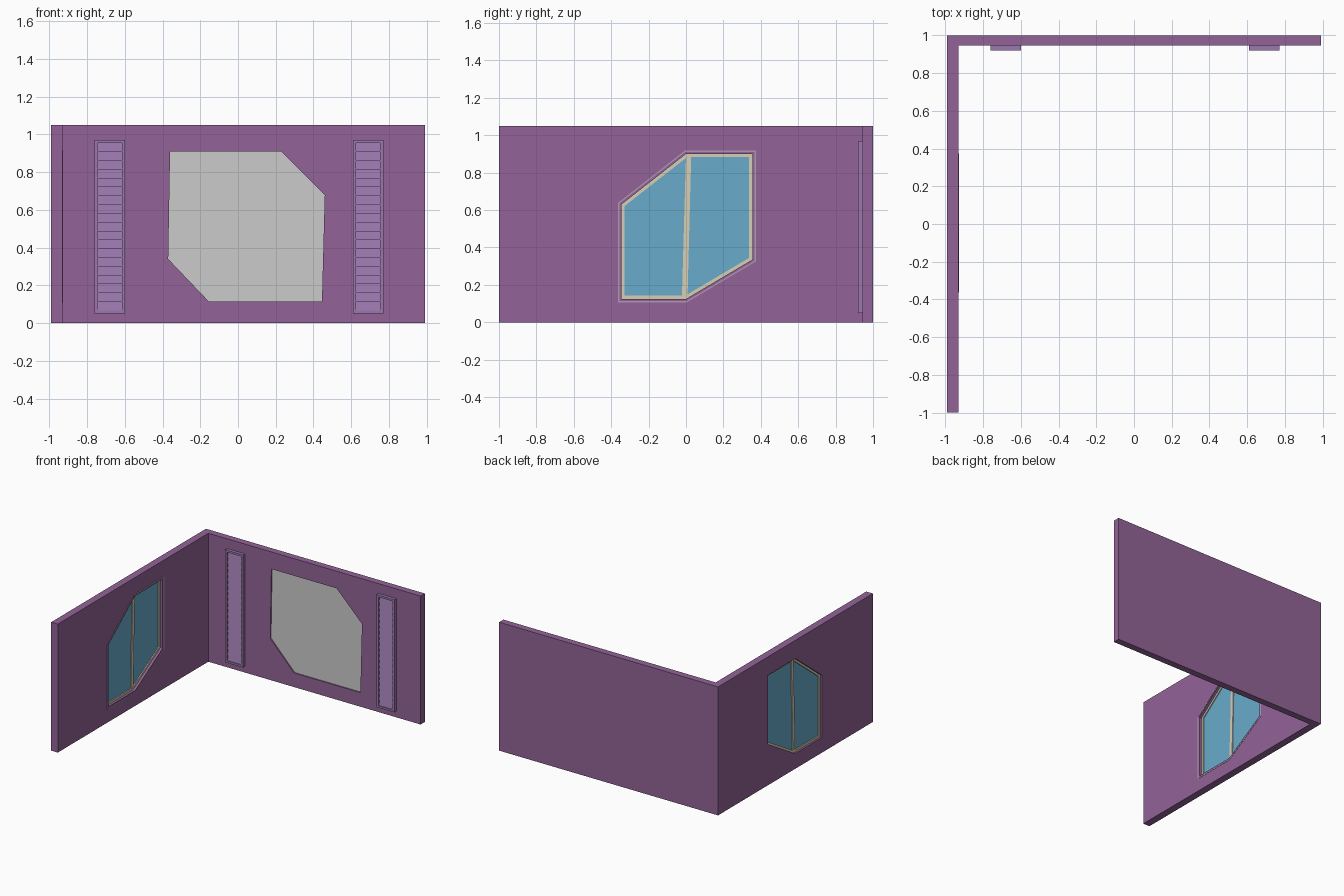
import bpy, bmesh
from mathutils import Vector

if "Cube" in bpy.data.objects:
    bpy.data.objects.remove(bpy.data.objects["Cube"])


def material(name, rgb):
    m = bpy.data.materials.new(name)
    m.diffuse_color = (*rgb, 1)
    m.use_nodes = True
    m.node_tree.nodes["Principled BSDF"].inputs["Base Color"].default_value = m.diffuse_color
    return m


PURPLE = material("wall_purple", (0.29, 0.126, 0.31))
VIOLET = material("vent_violet", (0.33, 0.19, 0.42))
LILAC = material("trim_lilac", (0.45, 0.31, 0.47))
CREAM = material("frame_cream", (0.68, 0.62, 0.46))
BLUE = material("glass_blue", (0.14, 0.41, 0.60))


def place(axis, u, v, w):
    return (w, u, v) if axis == 'X' else (u, w, v)


def finish(name, bm, mat):
    bmesh.ops.recalc_face_normals(bm, faces=bm.faces)
    me = bpy.data.meshes.new(name)
    bm.to_mesh(me)
    bm.free()
    ob = bpy.data.objects.new(name, me)
    bpy.context.collection.objects.link(ob)
    if mat:
        me.materials.append(mat)
    return ob


def prism(name, pts, axis, lo, hi, mat=None):
    """Extrude an outline along an axis."""
    bm = bmesh.new()
    a = [bm.verts.new(place(axis, u, v, lo)) for u, v in pts]
    b = [bm.verts.new(place(axis, u, v, hi)) for u, v in pts]
    bm.faces.new(a)
    bm.faces.new(b)
    for i in range(len(pts)):
        j = (i + 1) % len(pts)
        bm.faces.new((a[i], a[j], b[j], b[i]))
    return finish(name, bm, mat)


def offset(pts, d):
    """Shrink a clockwise convex outline by d (negative grows it)."""
    out = []
    n = len(pts)
    for i in range(n):
        p0, p, p1 = (Vector(pts[k % n]) for k in (i - 1, i, i + 1))
        e0, e1 = (p - p0).normalized(), (p1 - p).normalized()
        n0, n1 = Vector((e0.y, -e0.x)), Vector((e1.y, -e1.x))
        out.append(tuple(p + (n0 + n1) * d / (1 + n0.dot(n1))))
    return out


def ring(name, outer, width, axis, lo, hi, mat):
    """Frame of constant width following an outline."""
    inner = offset(outer, width)
    bm = bmesh.new()
    loops = [[bm.verts.new(place(axis, u, v, w)) for u, v in pts]
             for pts, w in ((outer, lo), (outer, hi), (inner, hi), (inner, lo))]
    n = len(outer)
    for k in range(4):
        a, b = loops[k], loops[(k + 1) % 4]
        for i in range(n):
            j = (i + 1) % n
            bm.faces.new((a[i], a[j], b[j], b[i]))
    return finish(name, bm, mat)


def rect(u0, u1, v0, v1):
    return [(u0, v0), (u0, v1), (u1, v1), (u1, v0)]


def cut(ob, cutter):
    mod = ob.modifiers.new("opening", 'BOOLEAN')
    mod.operation = 'DIFFERENCE'
    mod.solver = 'EXACT'
    mod.object = cutter
    bpy.context.view_layer.objects.active = ob
    bpy.ops.object.modifier_apply(modifier=mod.name)
    bpy.data.objects.remove(cutter)


# Outlines, clockwise
window = [(-0.345, 0.125), (-0.345, 0.63), (0, 0.9), (0.355, 0.9), (0.355, 0.335), (0, 0.125)]
screen = [(-0.37, 0.34), (-0.36, 0.91), (0.23, 0.91), (0.46, 0.68), (0.445, 0.115), (-0.155, 0.115)]

# Walls with window opening and screen recess
side_wall = prism("side_wall", rect(-1, 1, 0, 1.05), 'X', -0.99, -0.93, PURPLE)
cut(side_wall, prism("window_cutter", window, 'X', -1.1, -0.8))
back_wall = prism("back_wall", rect(-0.93, 0.99, 0, 1.05), 'Y', 0.945, 1.0, PURPLE)
cut(back_wall, prism("screen_cutter", screen, 'Y', 0.9, 0.965))
prism("screen_panel", screen, 'Y', 0.955, 0.965)

# Window frame, glass, slanted mullion and thin inside trim
ring("window_frame", window, 0.017, 'X', -0.975, -0.95, CREAM)
prism("window_glass", offset(window, 0.01), 'X', -0.966, -0.958, BLUE)
prism("window_mullion", [(-0.022, 0.13), (0.0, 0.895), (0.028, 0.895), (0.008, 0.13)],
      'X', -0.973, -0.952, CREAM)
ring("window_trim", offset(window, -0.018), 0.007, 'X', -0.932, -0.928, LILAC)

# Louvred vents on the back wall
SLATS = 19
for side, cx in (("left", -0.68), ("right", 0.69)):
    ring(side + "_vent_frame", rect(cx - 0.08, cx + 0.08, 0.05, 0.97), 0.016,
         'Y', 0.92, 0.945, VIOLET)
    step = (0.954 - 0.066) / SLATS
    bm = bmesh.new()
    for i in range(SLATS):
        z = 0.066 + i * step
        # Wedge slat, deeper at the top
        prof = [(0.945, z), (0.927, z), (0.936, z + step), (0.945, z + step)]
        ends = [[bm.verts.new((x, y, zz)) for y, zz in prof]
                for x in (cx - 0.064, cx + 0.064)]
        bm.faces.new(ends[0])
        bm.faces.new(ends[1])
        for k in range(4):
            m = (k + 1) % 4
            bm.faces.new((ends[0][k], ends[0][m], ends[1][m], ends[1][k]))
    finish(side + "_vent_slats", bm, VIOLET)
